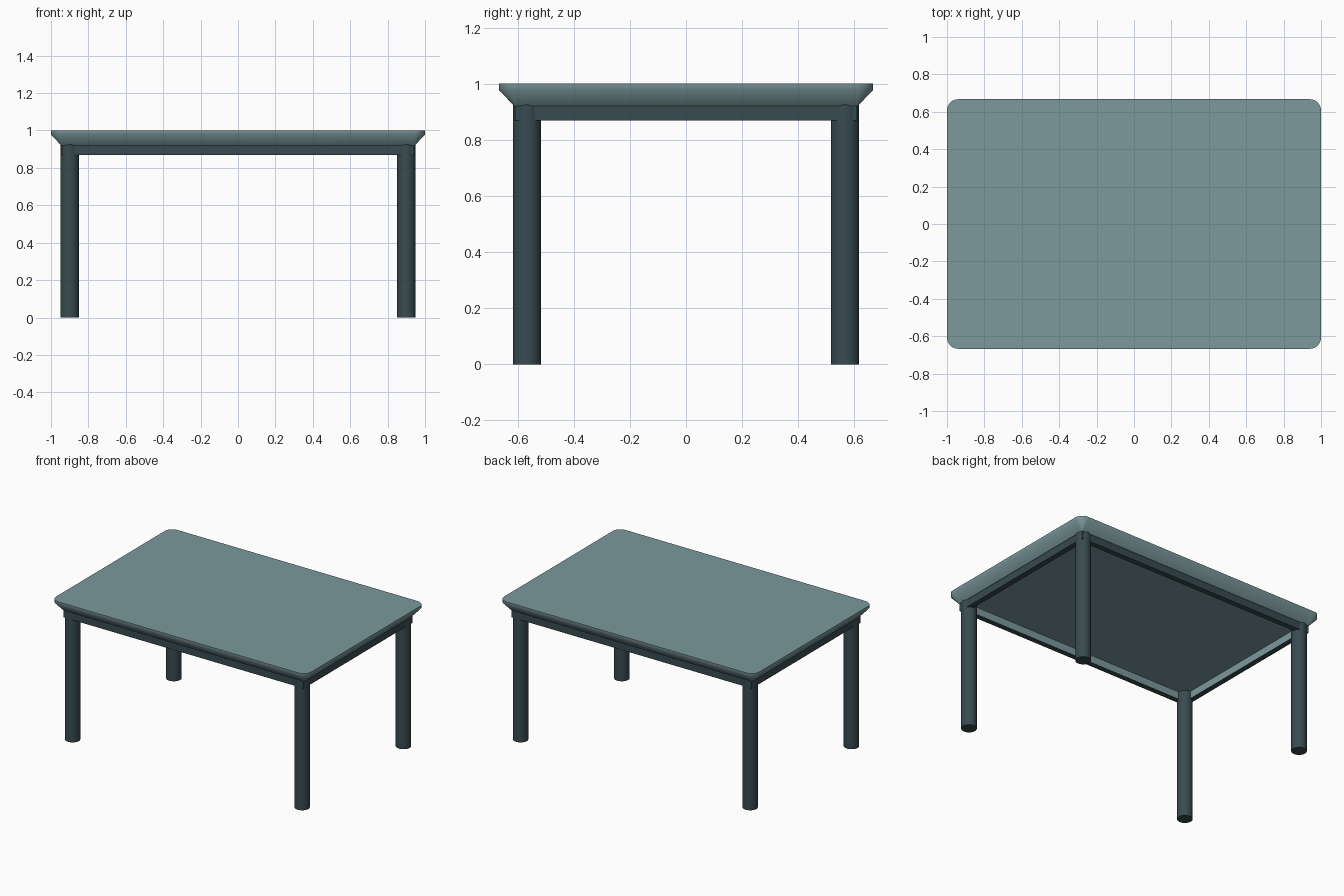
import bpy, bmesh
from math import sin, cos, pi, radians

if "Cube" in bpy.data.objects:
    bpy.data.objects.remove(bpy.data.objects["Cube"])


def material(name, colour):
    m = bpy.data.materials.new(name)
    m.diffuse_color = (*colour, 1)
    m.use_nodes = True
    m.node_tree.nodes["Principled BSDF"].inputs["Base Color"].default_value = m.diffuse_color
    return m


LIGHT = material("light_teal", (0.20, 0.32, 0.335))
DARK = material("dark_teal", (0.04, 0.07, 0.08))


def finish(name, bm, mats, angle):
    bmesh.ops.recalc_face_normals(bm, faces=bm.faces)
    me = bpy.data.meshes.new(name)
    bm.to_mesh(me)
    bm.free()
    for m in mats:
        me.materials.append(m)
    ob = bpy.data.objects.new(name, me)
    bpy.context.collection.objects.link(ob)
    bpy.ops.object.select_all(action='DESELECT')
    ob.select_set(True)
    bpy.context.view_layer.objects.active = ob
    bpy.ops.object.shade_smooth_by_angle(angle=radians(angle))
    return ob


def rounded_ring(bm, hx, hy, r, z, seg=8):
    verts = []
    for i, (sx, sy) in enumerate(((1, 1), (-1, 1), (-1, -1), (1, -1))):
        for k in range(seg + 1):
            a = (i + k / seg) * pi / 2
            verts.append(bm.verts.new((sx * (hx - r) + r * cos(a), sy * (hy - r) + r * sin(a), z)))
    return verts


def bridge(bm, a, b):
    n = len(a)
    return [bm.faces.new((a[i], a[(i + 1) % n], b[(i + 1) % n], b[i])) for i in range(n)]


HX, HY = 1.0, 0.667

# Tabletop: rounded slab with a thin upright edge and an undercut slope
bm = bmesh.new()
rings = [rounded_ring(bm, HX - d, HY - d, 0.06 - d, z)
         for d, z in ((0.055, 0.92), (0, 0.978), (0, 1.0))]
for a, b in zip(rings, rings[1:]):
    bridge(bm, a, b)
bm.faces.new(rings[0])
bm.faces.new(rings[-1])
finish("tabletop", bm, [LIGHT], 45)

# Apron: rectangular frame under the top, lighter on its inside faces
bm = bmesh.new()


def rect(d, z):
    x, y = HX - d, HY - d
    return [bm.verts.new((sx * x, sy * y, z)) for sx, sy in ((1, 1), (-1, 1), (-1, -1), (1, -1))]


loops = [rect(d, z) for d, z in ((0.058, 0.925), (0.058, 0.868), (0.097, 0.868), (0.097, 0.925))]
for i in range(4):
    for f in bridge(bm, loops[i], loops[(i + 1) % 4]):
        f.material_index = 1 if i == 2 else 0
finish("apron", bm, [DARK, LIGHT], 30)

# Legs: four round posts at the corners
for side, sx in (("left", -1), ("right", 1)):
    for end, sy in (("front", -1), ("back", 1)):
        bm = bmesh.new()
        bmesh.ops.create_cone(bm, cap_ends=True, segments=32, radius1=0.05, radius2=0.05, depth=0.93)
        bmesh.ops.translate(bm, verts=bm.verts, vec=(sx * 0.9, sy * (HY - 0.1), 0.465))
        finish(f"{end}_{side}_leg", bm, [DARK], 30)
